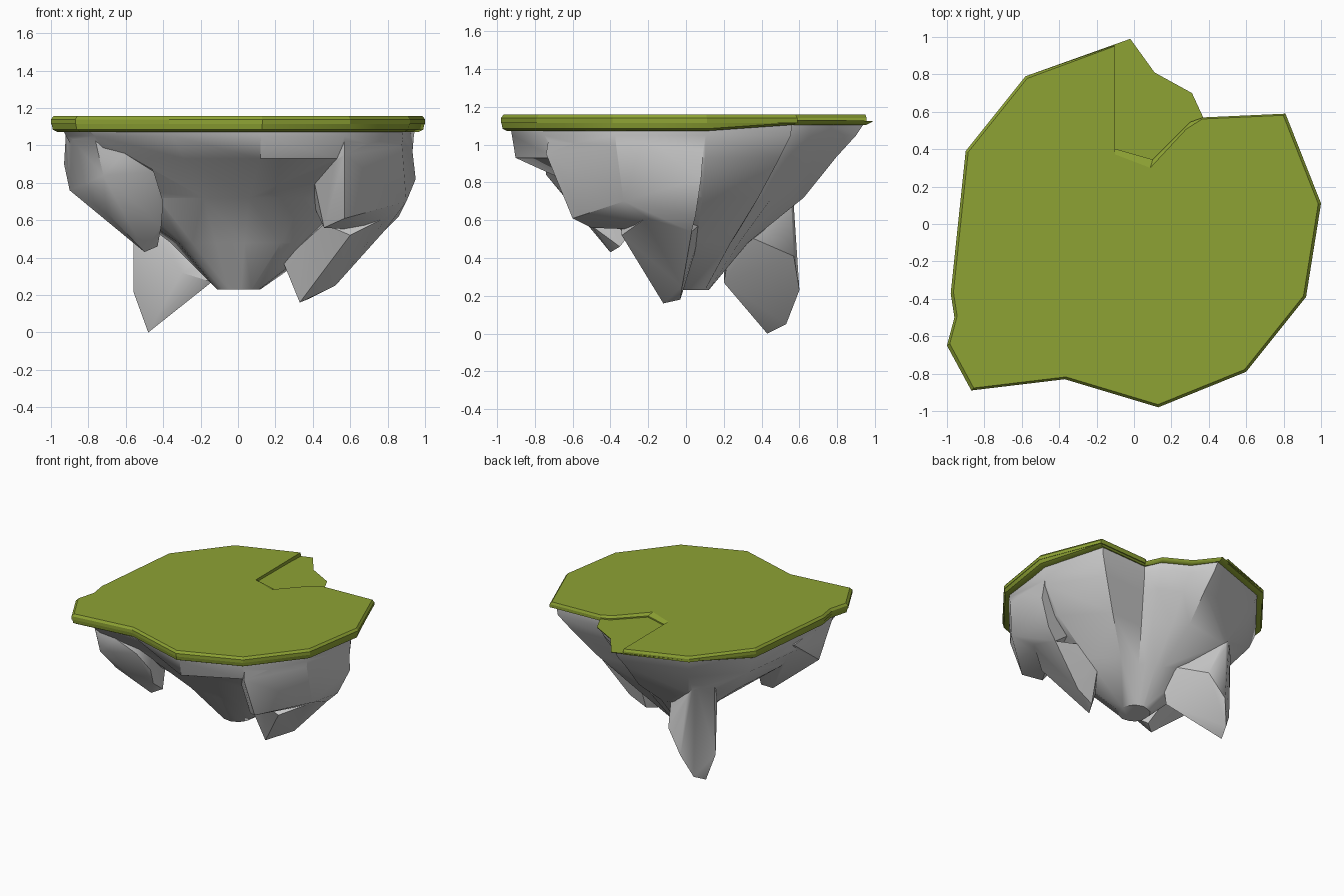
import bpy, bmesh, math

if "Cube" in bpy.data.objects:
    bpy.data.objects.remove(bpy.data.objects["Cube"])

# Island outline seen from above, counterclockwise from the back tip
OUT = [(-.02, .99), (-.58, .79), (-.90, .39), (-.98, -.37), (-.96, -.50), (-1.0, -.65),
       (-.87, -.89), (-.37, -.83), (.13, -.98), (.60, -.79), (.92, -.39), (1.0, .11),
       (.81, .59), (.37, .57), (.31, .70), (.11, .81)]

grass = bpy.data.materials.new("grass")
grass.diffuse_color = (.27, .365, .034, 1)
grass.use_nodes = True
grass.node_tree.nodes["Principled BSDF"].inputs["Base Color"].default_value = grass.diffuse_color


def shade(ob, angle):
    bpy.ops.object.select_all(action='DESELECT')
    ob.select_set(True)
    bpy.context.view_layer.objects.active = ob
    bpy.ops.object.shade_smooth_by_angle(angle=math.radians(angle))


def finish(name, bm, mat=None):
    bmesh.ops.recalc_face_normals(bm, faces=bm.faces)
    me = bpy.data.meshes.new(name)
    bm.to_mesh(me)
    bm.free()
    ob = bpy.data.objects.new(name, me)
    bpy.context.collection.objects.link(ob)
    if mat:
        me.materials.append(mat)
    return ob


def loft(name, outline, rings, mat=None):
    """Stack scaled copies of an outline; z and scale may be one value or one per point."""
    bm = bmesh.new()
    n = len(outline)
    rows = []
    for z, f in rings:
        zs = z if isinstance(z, list) else [z] * n
        fs = f if isinstance(f, list) else [f] * n
        rows.append([bm.verts.new((x * k, y * k, h)) for (x, y), k, h in zip(outline, fs, zs)])
    for a, b in zip(rows, rows[1:]):
        for i in range(n):
            j = (i + 1) % n
            bm.faces.new((a[i], a[j], b[j], b[i]))
    bm.faces.new(rows[0])
    bm.faces.new(rows[-1])
    return finish(name, bm, mat)


def chunk(name, pts):
    """Faceted boulder from the hull of a few corner points."""
    bm = bmesh.new()
    for p in pts:
        bm.verts.new(p)
    bmesh.ops.convex_hull(bm, input=bm.verts)
    loose = [v for v in bm.verts if not v.link_faces]
    bmesh.ops.delete(bm, geom=loose, context='VERTS')
    return finish(name, bm)


# Turf: lower layer over the whole island, upper layer with the notch left out
low = [1.105 if y > .55 else 1.072 for x, y in OUT]
floor = [1.125 if y > .9 else 1.13 for x, y in OUT]
base = loft("turf_base", OUT, [(low, .965), ([z + .012 for z in low], .99), (floor, 1.0)], grass)

notch = [(.30, .545), (.10, .345), (-.11, .405), (-.105, .955)]
upper = OUT[1:14] + notch
inset = [.985] * 13 + [.93, .87, .92, .995]
top = loft("turf_top", upper, [(1.115, 1.0), (1.14, 1.0), (1.158, inset)], grass)
shade(base, 35)
shade(top, 10)

# Main rock: tapers from the turf to a blunt tip
tip = [.12 / math.hypot(x, y) for x, y in OUT]
rock = loft("rock", OUT, [
    (1.11, .95),
    (1.05, [.91, .93, .95, .94, .94, .92, .88, .95, .94, .95, .96, .94, .94, .95, .93, .95]),
    (.93, [.80, .86, .90, .92, .90, .85, .78, .78, .92, .88, .94, .93, .84, .83, .83, .83]),
    (.72, [.63, .70, .72, .70, .65, .60, .50, .50, .45, .58, .75, .80, .65, .65, .65, .65]),
    (.48, [.33, .42, .40, .33, .33, .30, .28, .32, .28, .38, .48, .48, .40, .42, .40, .36]),
    (.23, tip)])

# Boulders and spikes growing out of the main rock
parts = [
    chunk("right_bulge", [
        (.57, -.72, 1.08), (.57, -.74, .95), (.57, -.60, .61), (.46, -.50, .56), (.40, -.55, .84),
        (.87, -.38, 1.09), (.92, .10, 1.08), (.95, .08, .82), (.90, -.33, .70), (.86, .05, .62),
        (.78, .03, .54), (.30, .0, .90)]),
    chunk("right_spike", [
        (.33, -.12, .16), (.38, -.03, .18), (.52, -.02, .25), (.78, .03, .54), (.80, -.20, .62),
        (.60, -.34, .52), (.46, -.34, .58), (.24, -.15, .38), (.40, .10, .60)]),
    chunk("front_left_boulder", [
        (-.77, -.75, 1.06), (-.92, -.58, 1.07), (-.93, -.45, .90), (-.90, -.42, .76),
        (-.72, -.74, .84), (-.70, -.56, .64), (-.45, -.66, .86), (-.40, -.55, .70),
        (-.50, -.40, .43), (-.43, -.35, .46), (-.41, -.50, .57), (-.50, -.20, .65),
        (-.60, .0, 1.05), (-.90, -.10, 1.0)]),
    chunk("back_left_spike", [
        (-.48, .43, .0), (-.44, .53, .05), (-.37, .60, .23), (-.56, .42, .22), (-.24, .57, .41),
        (-.40, .57, .68), (-.56, .40, .66), (-.46, .55, .86), (-.56, .44, .86), (-.14, .20, .27),
        (-.30, .20, .32), (-.05, .25, .55)])]

# Fuse the boulders into one rock surface
for p in parts:
    m = rock.modifiers.new(p.name, 'BOOLEAN')
    m.operation = 'UNION'
    m.solver = 'EXACT'
    m.object = p
bpy.ops.object.select_all(action='DESELECT')
bpy.context.view_layer.objects.active = rock
rock.select_set(True)
for p in parts:
    bpy.ops.object.modifier_apply(modifier=p.name)
    bpy.data.objects.remove(p)
shade(rock, 38)
